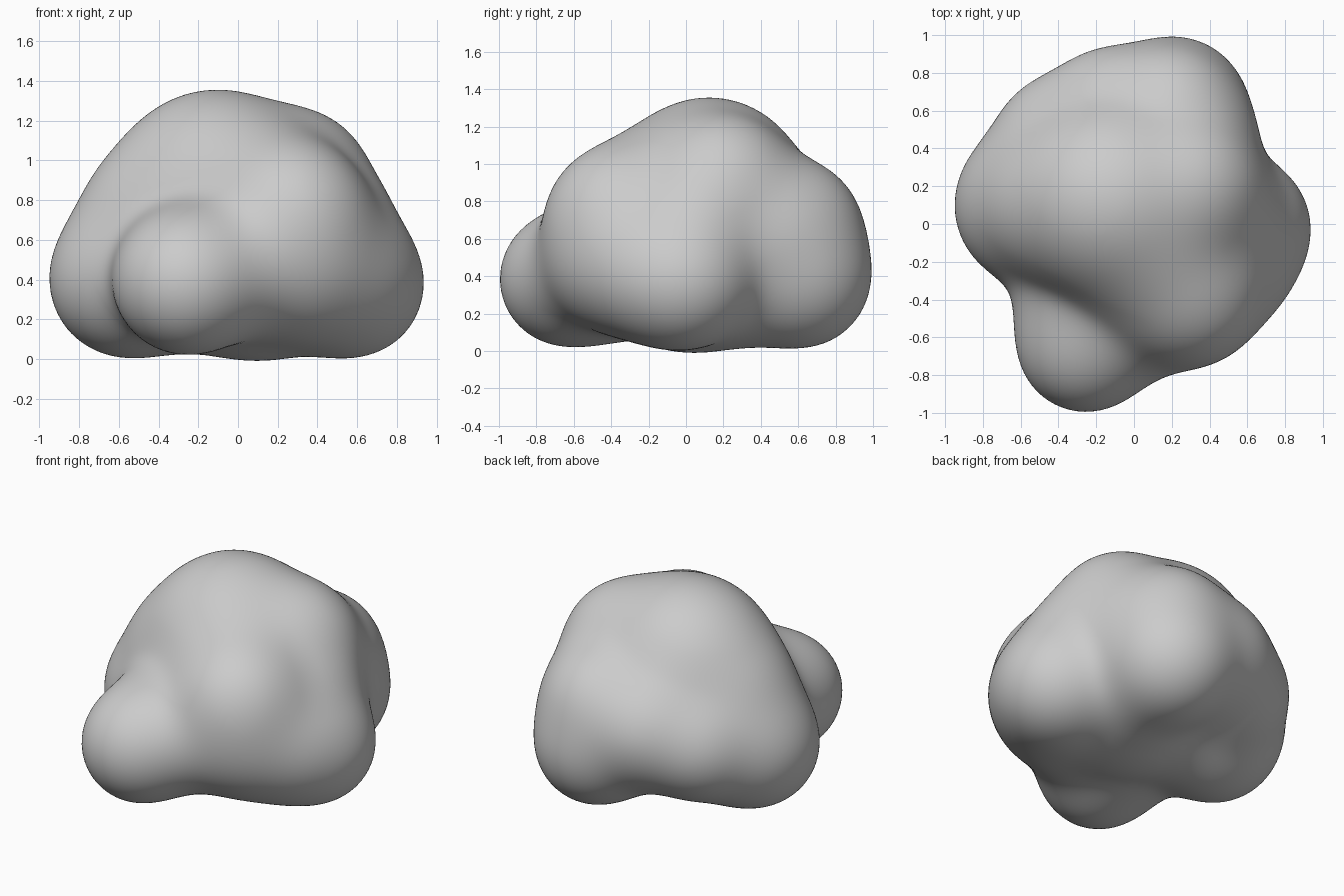
import bpy
import bmesh
import math
from mathutils import Vector

cube = bpy.data.objects.get("Cube")
if cube:
    bpy.data.objects.remove(cube, do_unlink=True)

# Rounded lumps that melt together: x, y, z, radius
LUMPS = {
    "core": (.08, .02, .48, .47),
    "under_right": (-.25, .1, .4, .3),
    "under_back": (.22, .3, .38, .3),
    "crown": (-.12, .13, .85, .5),
    "crown_side": (.29, .2, .89, .355),
    "brow": (.1, -.12, .77, .41),
    "shoulder": (-.4, .1, .7, .37),
    "front_lobe": (-.26, -.645, .385, .35),
    "front_neck": (-.27, -.38, .42, .325),
    "front_web": (.02, -.5, .46, .28),
    "chest_upper": (.28, -.37, .72, .36),
    "chest_lower": (.3, -.35, .48, .355),
    "left_lobe": (.58, -.01, .37, .345),
    "left_front": (.5, -.2, .42, .315),
    "left_column": (.45, .05, .67, .3),
    "left_web": (.3, .45, .62, .31),
    "right_lobe": (-.57, .06, .385, .34),
    "right_back": (-.55, .15, .42, .335),
    "back_lobe": (.22, .62, .385, .36),
    "back_upper": (.2, .6, .68, .305),
    "back_middle": (-.12, .58, .57, .34),
    "back_corner": (-.4, .45, .48, .315),
}
BALLS = [(Vector(v[:3]), v[3]) for v in LUMPS.values()]
BLEND = .075
CENTRE = Vector((0, 0, .55))


def distance(p):
    """Smoothly blended distance to all lumps."""
    gaps = [(p - c).length - r for c, r in BALLS]
    near = min(gaps)
    return near - BLEND * math.log(sum(math.exp((near - g) / BLEND) for g in gaps))


def surface_point(direction):
    """Walk inwards along a ray until the blended skin is met."""
    reach = 1.5
    for _ in range(40):
        gap = distance(CENTRE + direction * reach)
        if abs(gap) < .001:
            break
        reach -= gap
    return CENTRE + direction * reach


# Blob skin
bm = bmesh.new()
bmesh.ops.create_icosphere(bm, subdivisions=6, radius=1)
for v in bm.verts:
    v.co = surface_point(v.co.normalized())
for _ in range(4):
    bmesh.ops.smooth_vert(bm, verts=bm.verts, factor=.5,
                          use_axis_x=True, use_axis_y=True, use_axis_z=True)
for f in bm.faces:
    f.smooth = True
mesh = bpy.data.meshes.new("lumpy_blob")
bm.to_mesh(mesh)
bm.free()
blob = bpy.data.objects.new("lumpy_blob", mesh)
bpy.context.collection.objects.link(blob)

# Plain grey
grey = bpy.data.materials.new("light_grey")
grey.use_nodes = True
colour = (.6, .6, .6, 1)
grey.diffuse_color = colour
for node in grey.node_tree.nodes:
    if node.type == "BSDF_PRINCIPLED":
        node.inputs["Base Color"].default_value = colour
mesh.materials.append(grey)
